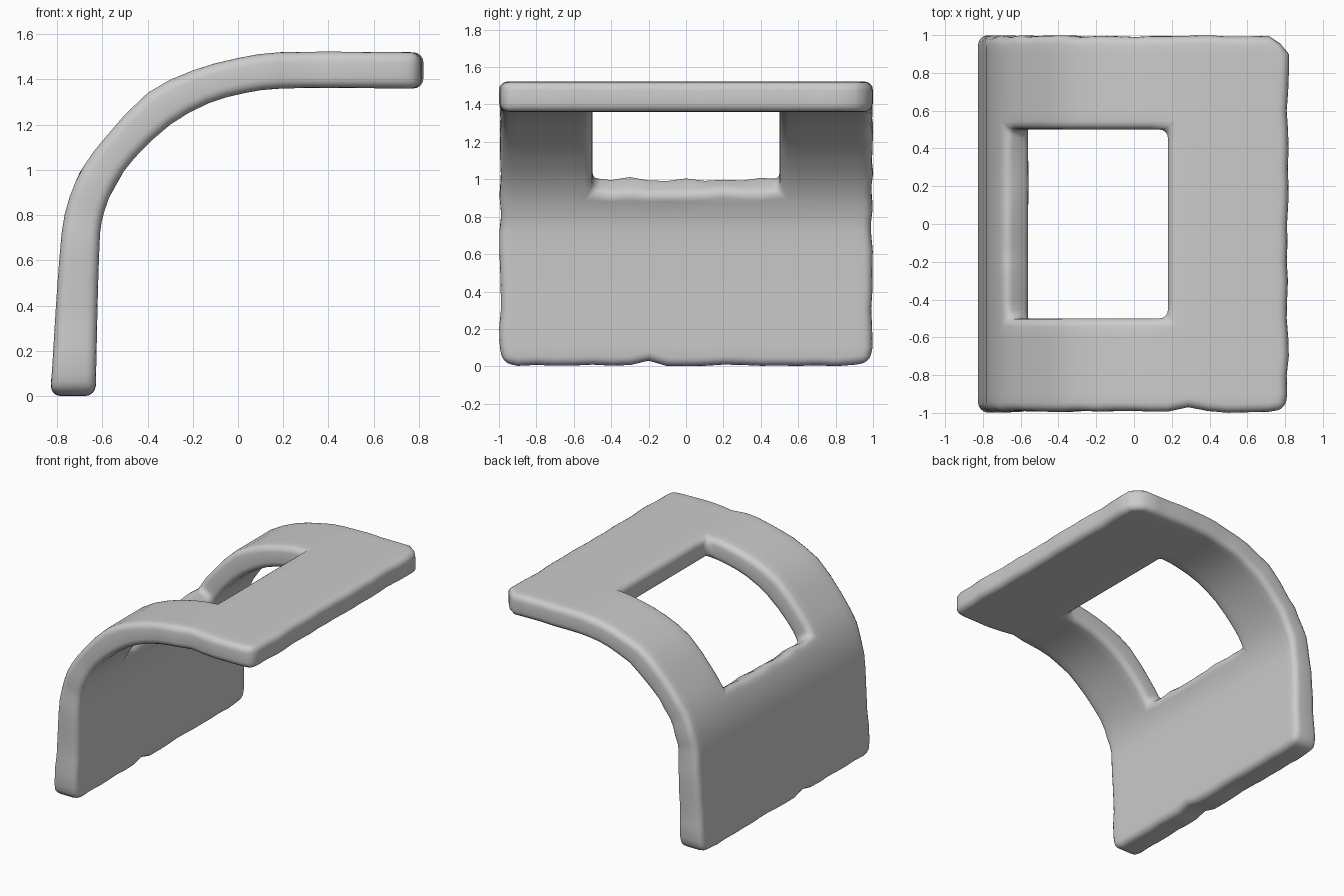
import bpy
import bmesh
import random
from mathutils import Vector
from mathutils.geometry import interpolate_bezier

random.seed(4)
default = bpy.data.objects.get("Cube")
if default:
    bpy.data.objects.remove(default)

# Outer and inner skin of the bent slab, paired from the foot to the overhang
OUTER = [(-.83, 0), (-.78, .72), (-.745, .88), (-.68, 1.02), (-.59, 1.14),
         (-.4, 1.34), (-.2, 1.44), (0, 1.495), (.18, 1.52), (.82, 1.52)]
INNER = [(-.63, 0), (-.61, .72), (-.59, .82), (-.545, .93), (-.46, 1.05),
         (-.3, 1.2), (-.13, 1.295), (.03, 1.34), (.18, 1.36), (.82, 1.36)]
STEPS = [7, 2, 2, 2, 2, 2, 2, 2, 6]
HOLE_START, HOLE_END = sum(STEPS[:3]), sum(STEPS[:8])
ROWS = 20
HOLE_ROWS = range(5, 15)


def smooth_path(points):
    pts = [Vector((x, 0, z)) for x, z in points]
    last = len(pts) - 1
    tangents = [(pts[min(i + 1, last)] - pts[max(i - 1, 0)]).normalized()
                for i in range(last + 1)]
    path = [pts[0]]
    for i, n in enumerate(STEPS):
        reach = (pts[i + 1] - pts[i]).length / 3
        path += interpolate_bezier(pts[i], pts[i] + tangents[i] * reach,
                                   pts[i + 1] - tangents[i + 1] * reach,
                                   pts[i + 1], n + 1)[1:]
    return path


skins = [smooth_path(OUTER), smooth_path(INNER)]
COLS = sum(STEPS)


def solid(i, j):
    inside = 0 <= i < COLS and 0 <= j < ROWS
    return inside and not (HOLE_START <= i < HOLE_END and j in HOLE_ROWS)


# Worn rim: each border vertex is pulled slightly into the slab
def wear():
    return random.uniform(0, .012)


wear_y = {(i, j): wear() for i in range(COLS + 1) for j in (0, ROWS)}
wear_u = {(i, j): wear() for i in (0, COLS) for j in range(ROWS + 1)}
wear_u[0, 8] = .03
wear_y[HOLE_END + 1, 0] = .03
for i in (0, COLS):
    for j in (0, ROWS):
        wear_u[i, j] = .02
        wear_y[i, j] = .02
wear_u[COLS, ROWS] = wear_y[COLS, ROWS] = .045

bm = bmesh.new()
verts = {}


def vert(layer, i, j):
    key = layer, i, j
    if key not in verts:
        co = skins[layer][i].copy()
        y = 2 * j / ROWS - 1
        pull = wear_y.get((i, j), 0)
        co.y = y - pull if y > 0 else y + pull
        pull = wear_u.get((i, j), 0)
        if i == 0:
            co.z += pull
        elif i == COLS:
            co.x -= pull
        # Chipped lower sill of the window
        if i == HOLE_START and j in HOLE_ROWS:
            co.z += .025 * (random.random() - .5)
        verts[key] = bm.verts.new(co)
    return verts[key]


# Two skins, closed by walls round the rim and the window
for i in range(COLS):
    for j in range(ROWS):
        if not solid(i, j):
            continue
        corners = [(i, j), (i + 1, j), (i + 1, j + 1), (i, j + 1)]
        neighbours = [(i, j - 1), (i + 1, j), (i, j + 1), (i - 1, j)]
        for layer in (0, 1):
            bm.faces.new([vert(layer, *c) for c in corners])
        for k, neighbour in enumerate(neighbours):
            if not solid(*neighbour):
                a, b = corners[k], corners[(k + 1) % 4]
                bm.faces.new([vert(0, *a), vert(0, *b), vert(1, *b), vert(1, *a)])

bmesh.ops.recalc_face_normals(bm, faces=bm.faces)
mesh = bpy.data.meshes.new("curved_slab")
bm.to_mesh(mesh)
bm.free()
slab = bpy.data.objects.new("curved_slab", mesh)
bpy.context.collection.objects.link(slab)

# Soft rounded rim
bevel = slab.modifiers.new("rounded_rim", "BEVEL")
bevel.width = .045
bevel.segments = 4
bevel.limit_method = 'ANGLE'
bevel.angle_limit = .9

bpy.ops.object.select_all(action='DESELECT')
slab.select_set(True)
bpy.context.view_layer.objects.active = slab
bpy.ops.object.shade_smooth()
